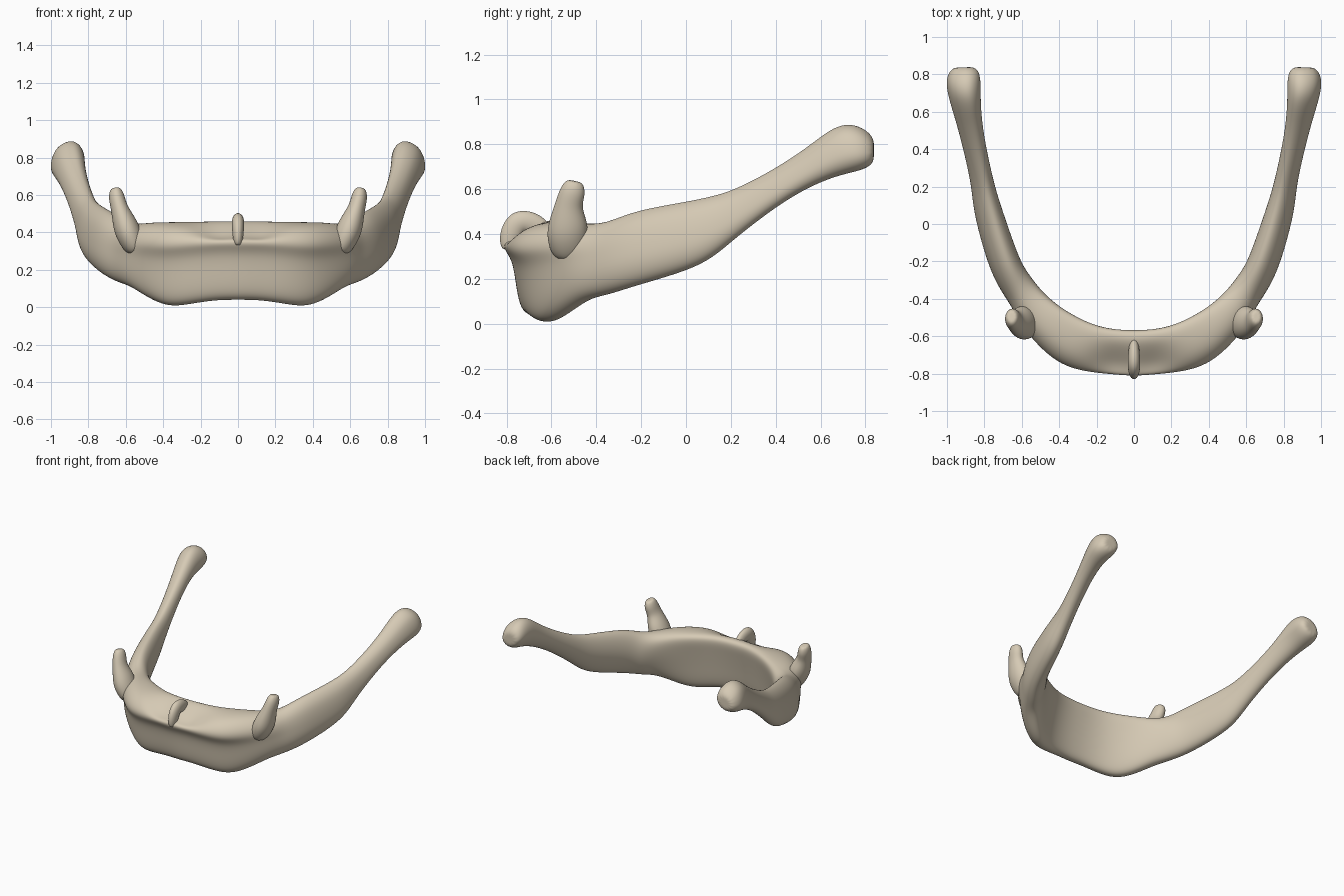
import bpy, bmesh, math
from mathutils import Vector

old = bpy.data.objects.get("Cube")
if old:
    bpy.data.objects.remove(old, do_unlink=True)

bone = bpy.data.materials.new("pale_bone")
bone.use_nodes = True
bone.diffuse_color = (0.67, 0.59, 0.46, 1)
bone.node_tree.nodes["Principled BSDF"].inputs["Base Color"].default_value = bone.diffuse_color


def loft(name, rings, cap_start, mirror):
    """Skin a row of equal rings, optionally mirrored, and smooth it."""
    bm = bmesh.new()
    loops = [[bm.verts.new(p) for p in ring] for ring in rings]
    n = len(loops[0])
    for a, b in zip(loops, loops[1:]):
        for i in range(n):
            j = (i + 1) % n
            bm.faces.new((a[i], a[j], b[j], b[i]))
    caps = [loops[-1]] + ([loops[0]] if cap_start else [])
    for ring in caps:
        hub = bm.verts.new(sum((v.co for v in ring), Vector()) / n)
        for i in range(n):
            bm.faces.new((ring[i], ring[(i + 1) % n], hub))
    bmesh.ops.recalc_face_normals(bm, faces=bm.faces)
    mesh = bpy.data.meshes.new(name)
    bm.to_mesh(mesh)
    bm.free()
    mesh.materials.append(bone)
    ob = bpy.data.objects.new(name, mesh)
    bpy.context.collection.objects.link(ob)
    if mirror:
        mod = ob.modifiers.new("mirror", 'MIRROR')
        mod.use_clip = True
    mod = ob.modifiers.new("smooth", 'SUBSURF')
    mod.levels = mod.render_levels = 3
    for poly in mesh.polygons:
        poly.use_smooth = True
    return ob


def tube(name, path, squash, mirror, sides=10):
    """Rounded tube through (x, y, z, radius) points, narrowed across x."""
    pts = [Vector(p[:3]) for p in path]
    rings = []
    for i, p in enumerate(pts):
        along = (pts[min(i + 1, len(pts) - 1)] - pts[max(i - 1, 0)]).normalized()
        side = Vector((1, 0, 0))
        side = (side - along * side.dot(along)).normalized()
        up = along.cross(side)
        r = path[i][3]
        angles = [math.tau * k / sides for k in range(sides)]
        rings.append([p + side * r * squash * math.cos(a) + up * r * math.sin(a) for a in angles])
    return loft(name, rings, True, mirror)


# Cross-sections as (inner to outer, bottom to top) fractions
body_profile = [(.5, 0), (.7, .06), (.78, .3), (.84, .58), (1, .69), (.98, .82),
                (.75, .97), (.3, 1), (0, .97), (.08, .75), (.2, .4), (.3, .05)]
horn_profile = [(.6, 0), (.88, .1), (1, .3), (.98, .5), (.92, .68), (.8, .86),
                (.55, .99), (.3, 1), (.1, .85), (0, .6), (.05, .35), (.28, .08)]

# Stations from the midline to the tip: inner x y, outer x y, bottom z, top z
stations = [
    (0, -.565, 0, -.81, .04, .46),
    (.11, -.56, .12, -.8, .04, .46),
    (.22, -.535, .27, -.785, .02, .455),
    (.33, -.48, .4, -.745, 0, .45),
    (.42, -.42, .52, -.65, .045, .45),
    (.5, -.345, .62, -.53, .11, .44),
    (.56, -.27, .67, -.42, .125, .45),
    (.61, -.2, .76, -.28, .16, .5),
    (.68, 0, .84, 0, .23, .54),
    (.72, .12, .86, .12, .29, .565),
    (.75, .22, .87, .22, .38, .595),
    (.79, .4, .91, .4, .52, .69),
    (.815, .55, .95, .55, .61, .79),
    (.822, .68, .99, .68, .66, .895),
    (.82, .79, 1.005, .77, .68, .88),
    (.845, .84, .975, .835, .71, .83),
]
blend = {4: .25, 5: .55, 6: .85}
pit = {0: .07, 1: .1, 2: .02}

rings = []
for s, (ix, iy, ox, oy, low, high) in enumerate(stations):
    t = blend.get(s, 0 if s < 4 else 1)
    ring = []
    for k, (b, h) in enumerate(zip(body_profile, horn_profile)):
        u = .5 + (b[0] + (h[0] - b[0]) * t - .5) * 1.06
        v = .5 + (b[1] + (h[1] - b[1]) * t - .5) * 1.04
        z = low + (high - low) * v
        # Shallow hollows on the upper front, either side of the midline
        z -= pit.get(s, 0) * {5: .3, 6: 1}.get(k, 0)
        ring.append((ix + (ox - ix) * u, iy + (oy - iy) * u, z))
    rings.append(ring)
loft("bone_arch", rings, False, True)

# Small upright horns where the arch turns back
tube("small_horns", [(.54, -.52, .3, .08), (.585, -.53, .39, .1), (.61, -.525, .46, .09),
                     (.635, -.525, .53, .062), (.65, -.505, .59, .062), (.655, -.495, .635, .042)],
     .75, True)

# Pointed crest on the midline
tube("midline_crest", [(0, -.62, .41, .04), (0, -.69, .455, .055), (0, -.75, .46, .06),
                       (0, -.785, .4, .055), (0, -.79, .33, .04)], .6, False)
